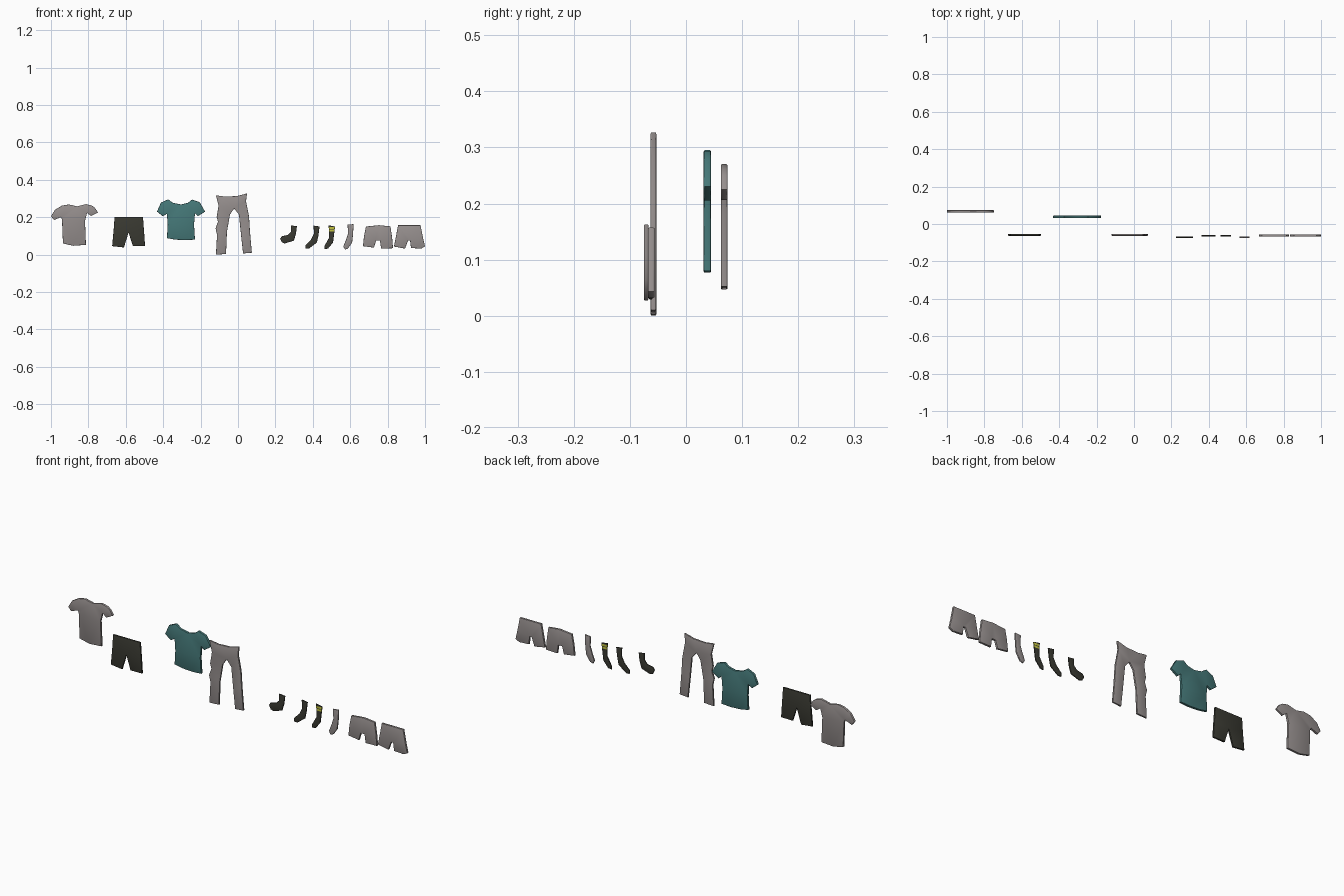
import bpy, bmesh
from mathutils import Vector


def material(name, rgb):
    m = bpy.data.materials.new(name)
    m.diffuse_color = (*rgb, 1)
    return m


GREY = material("warm grey cloth", (0.31, 0.28, 0.275))
TEAL = material("teal cloth", (0.06, 0.19, 0.19))
DARK = material("charcoal cloth", (0.042, 0.042, 0.032))
YELLOW = material("yellow stripe", (0.55, 0.55, 0.05))


def garment(name, y, thick, mat, outline, bands=()):
    """Thin cloth slab cut from an x-z outline, with softened rims."""
    bm = bmesh.new()
    face = bm.faces.new([bm.verts.new((x, y - thick / 2, z)) for x, z in outline])
    ext = bmesh.ops.extrude_face_region(bm, geom=[face], use_keep_orig=True)
    for v in ext["geom"]:
        if isinstance(v, bmesh.types.BMVert):
            v.co.y += thick
    bmesh.ops.recalc_face_normals(bm, faces=bm.faces)
    # narrow softened rim on front and back
    rims = [e for e in bm.edges if abs(e.verts[0].co.y - e.verts[1].co.y) < 1e-6]
    bmesh.ops.bevel(bm, geom=rims, offset=0.0022, segments=2, profile=0.5, affect='EDGES')
    # knitted stripes, cut across the slab
    for z in [h for b in bands for h in b]:
        bmesh.ops.bisect_plane(bm, geom=bm.verts[:] + bm.edges[:] + bm.faces[:],
                               plane_co=Vector((0, 0, z)), plane_no=Vector((0, 0, 1)))
    for f in bm.faces:
        zc = f.calc_center_median().z
        f.material_index = int(any(a < zc < b for a, b in bands))
    bmesh.ops.triangulate(bm, faces=[f for f in bm.faces if len(f.verts) > 4])
    me = bpy.data.meshes.new(name)
    bm.to_mesh(me)
    bm.free()
    ob = bpy.data.objects.new(name, me)
    bpy.context.collection.objects.link(ob)
    me.materials.append(mat)
    if bands:
        me.materials.append(YELLOW)
    bpy.context.view_layer.objects.active = ob
    ob.select_set(True)
    bpy.ops.object.shade_smooth_by_angle(angle=0.9)
    ob.select_set(False)


# T-shirts
garment("grey_tshirt", 0.068, 0.012, GREY, [
    (-.904, .268), (-.861, .258), (-.813, .27), (-.781, .262), (-.765, .25),
    (-.749, .225), (-.785, .206), (-.807, .222), (-.818, .18), (-.813, .052),
    (-.882, .047), (-.936, .06), (-.941, .187), (-.946, .2), (-.984, .185),
    (-1.0, .205), (-.978, .24), (-.941, .262)])
garment("teal_tshirt", 0.038, 0.013, TEAL, [
    (-.374, .295), (-.348, .277), (-.305, .268), (-.267, .277), (-.246, .294),
    (-.205, .28), (-.176, .23), (-.214, .205), (-.23, .22), (-.235, .16),
    (-.23, .08), (-.283, .077), (-.336, .08), (-.38, .088), (-.376, .16),
    (-.38, .218), (-.402, .205), (-.433, .23), (-.412, .278)])

# Shorts and trousers
garment("dark_shorts", -0.058, 0.01, DARK, [
    (-.66, .201), (-.508, .201), (-.502, .12), (-.497, .046), (-.562, .045),
    (-.585, .118), (-.61, .038), (-.673, .045), (-.665, .13)])
garment("grey_trousers", -0.058, 0.01, GREY, [
    (-.118, .317), (-.07, .31), (-.005, .313), (.048, .327), (.043, .285),
    (.059, .203), (.064, .123), (.074, .01), (.027, .006), (.016, .107),
    (.005, .214), (-.021, .246), (-.043, .214), (-.059, .123), (-.064, .003),
    (-.118, 0), (-.112, .107), (-.12, .14), (-.107, .176), (-.114, .2),
    (-.104, .26)])

# Socks
garment("low_sock", -0.071, 0.007, DARK, [
    (.283, .156), (.315, .152), (.31, .112), (.299, .075), (.25, .059),
    (.235, .065), (.225, .085), (.235, .098), (.267, .105), (.283, .123)])
garment("mid_sock", -0.063, 0.007, DARK, [
    (.404, .155), (.436, .15), (.43, .102), (.422, .064), (.38, .033),
    (.362, .033), (.36, .05), (.39, .08), (.406, .112)])
garment("striped_sock", -0.063, 0.007, DARK, [
    (.484, .157), (.519, .15), (.513, .102), (.508, .064), (.481, .032),
    (.463, .029), (.463, .047), (.487, .09), (.487, .123)],
    bands=[(.124, .134), (.137, .147)])
garment("grey_sock", -0.071, 0.008, GREY, [
    (.586, .16), (.618, .163), (.615, .107), (.61, .064), (.588, .032),
    (.572, .027), (.563, .043), (.578, .08), (.588, .112)])

# Boxers
garment("left_boxers", -0.062, 0.012, GREY, [
    (.684, .15), (.754, .157), (.815, .151), (.824, .09), (.829, .034),
    (.765, .032), (.759, .075), (.738, .075), (.727, .037), (.668, .045),
    (.674, .1)])
garment("right_boxers", -0.062, 0.012, GREY, [
    (.856, .157), (.976, .157), (.989, .09), (1.0, .043), (.979, .032),
    (.925, .035), (.92, .075), (.909, .075), (.893, .032), (.834, .043),
    (.845, .1)])
